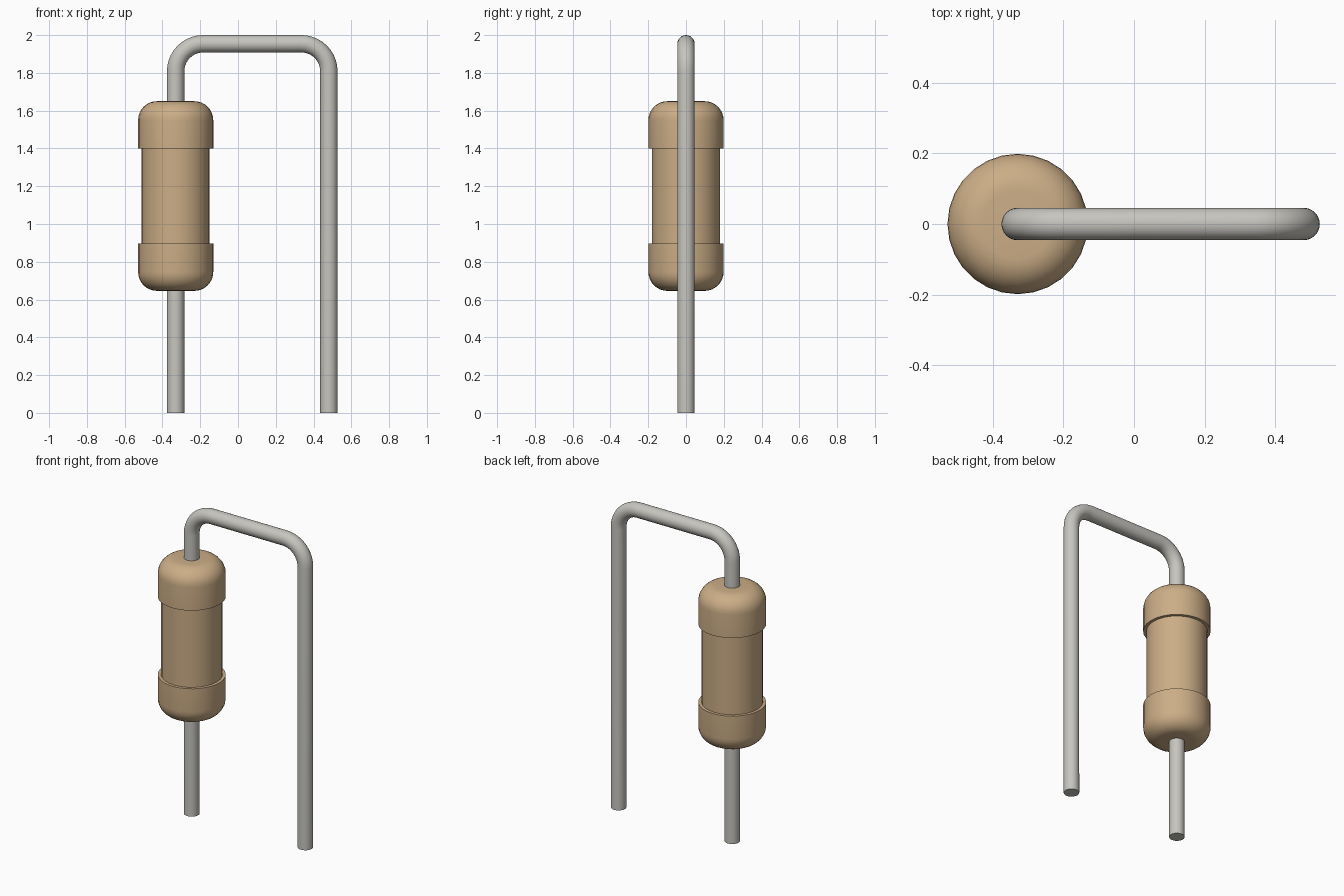
import bpy, bmesh
from math import sin, cos, pi, radians

if "Cube" in bpy.data.objects:
    bpy.data.objects.remove(bpy.data.objects["Cube"])

BODY_X, LEG_X = -0.33, 0.481   # axes of the two vertical wire runs
WIRE_R, TOP = 0.046, 1.954     # wire radius, centreline height of top run
BEND = 0.145                   # centreline bend radius
MID_Z, HALF = 1.148, 0.502     # body centre and half length
CAP_R, CORE_R, CAP_LEN, FILLET = 0.199, 0.18, 0.25, 0.1


def paint(obj, name, color):
    mat = bpy.data.materials.new(name)
    mat.diffuse_color = color
    mat.use_nodes = True
    mat.node_tree.nodes["Principled BSDF"].inputs["Base Color"].default_value = mat.diffuse_color
    obj.data.materials.append(mat)


def smooth(obj):
    bpy.ops.object.select_all(action='DESELECT')
    obj.select_set(True)
    bpy.context.view_layer.objects.active = obj
    bpy.ops.object.shade_smooth_by_angle(angle=radians(35))


def arc(cx, cz, r, a0, a1, n):
    return [(cx + r * cos(a0 + (a1 - a0) * i / n),
             cz + r * sin(a0 + (a1 - a0) * i / n)) for i in range(n + 1)]


# Body: half profile mirrored about the middle, then lathed
upper = [(CORE_R, HALF - CAP_LEN), (CAP_R, HALF - CAP_LEN)]
upper += arc(CAP_R - FILLET, HALF - FILLET, FILLET, 0, pi / 2, 8)
upper += [(0, HALF)]
profile = [(r, -z) for r, z in reversed(upper)] + upper
bm = bmesh.new()
verts = [bm.verts.new((-r, 0, z)) for r, z in profile]
edges = [bm.edges.new(pair) for pair in zip(verts, verts[1:])]
bmesh.ops.spin(bm, geom=verts + edges, cent=(0, 0, 0), axis=(0, 0, 1),
               angle=2 * pi, steps=28, use_merge=True)
bmesh.ops.remove_doubles(bm, verts=bm.verts, dist=1e-4)
bmesh.ops.recalc_face_normals(bm, faces=bm.faces)
mesh = bpy.data.meshes.new("resistor_body")
bm.to_mesh(mesh)
bm.free()
body = bpy.data.objects.new("resistor_body", mesh)
body.location = (BODY_X, 0, MID_Z)
bpy.context.collection.objects.link(body)
paint(body, "tan_coating", (0.60, 0.42, 0.24, 1))
smooth(body)

# Wire lead: one path with two rounded bends, swept with a round section
path = [(BODY_X, 0)]
path += arc(BODY_X + BEND, TOP - BEND, BEND, pi, pi / 2, 10)
path += arc(LEG_X - BEND, TOP - BEND, BEND, pi / 2, 0, 10)
path += [(LEG_X, 0)]
curve = bpy.data.curves.new("wire_lead", 'CURVE')
curve.dimensions = '3D'
curve.bevel_depth = WIRE_R
curve.bevel_resolution = 10
curve.use_fill_caps = True
spline = curve.splines.new('POLY')
spline.points.add(len(path) - 1)
for point, (x, z) in zip(spline.points, path):
    point.co = (x, 0, z, 1)
lead = bpy.data.objects.new("wire_lead", curve)
bpy.context.collection.objects.link(lead)
bpy.ops.object.select_all(action='DESELECT')
lead.select_set(True)
bpy.context.view_layer.objects.active = lead
bpy.ops.object.convert(target='MESH')
lead = bpy.context.object

# Weld the end discs to the tube
bm = bmesh.new()
bm.from_mesh(lead.data)
bmesh.ops.remove_doubles(bm, verts=bm.verts, dist=1e-4)
bmesh.ops.recalc_face_normals(bm, faces=bm.faces)
bm.to_mesh(lead.data)
bm.free()
paint(lead, "tinned_metal", (0.57, 0.56, 0.52, 1))
smooth(lead)
